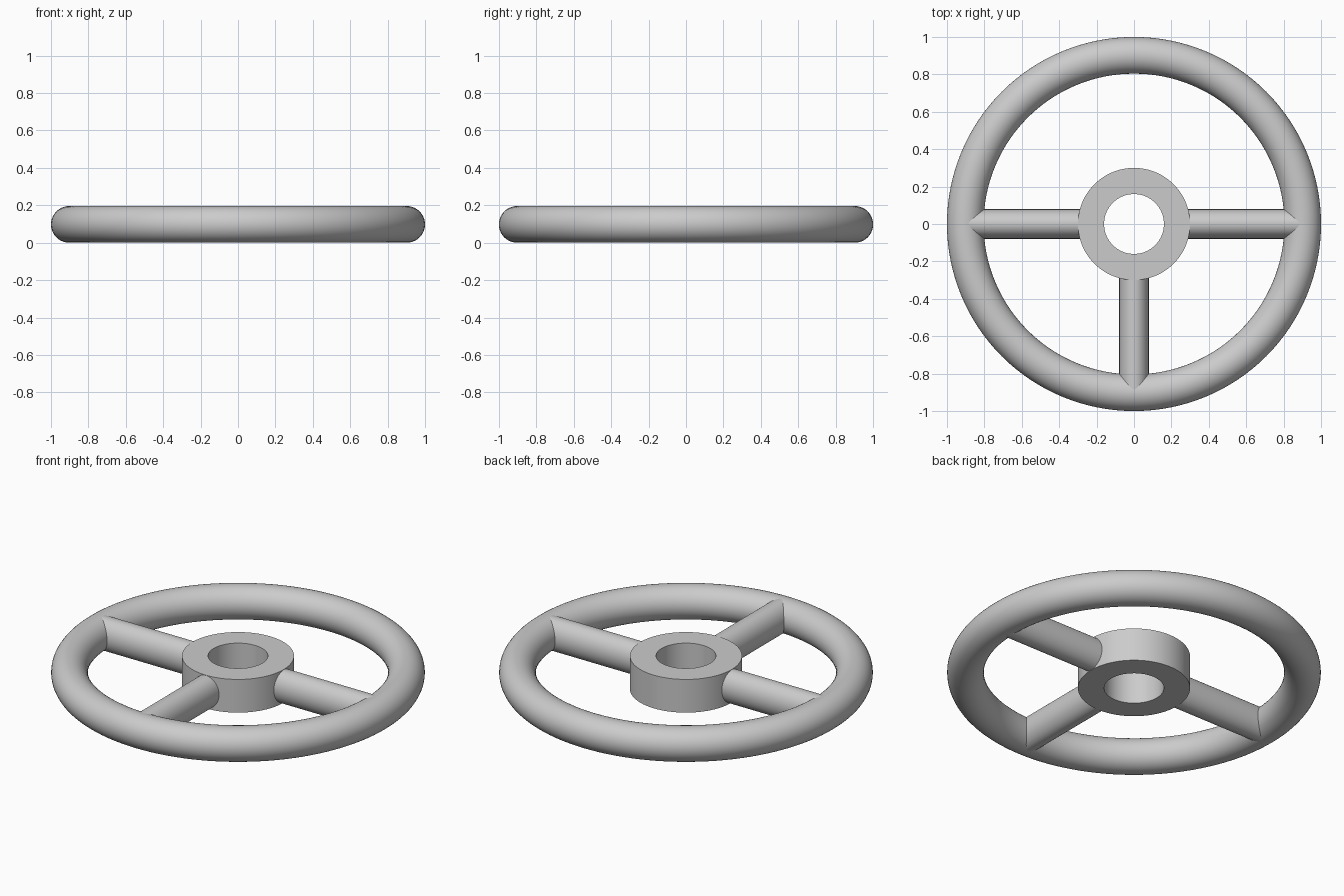
import bpy
import bmesh
import math
from mathutils import Matrix

if "Cube" in bpy.data.objects:
    bpy.data.objects.remove(bpy.data.objects["Cube"], do_unlink=True)

RIM_TUBE = 0.098
RIM_RADIUS = 1 - RIM_TUBE
MID_Z = RIM_TUBE
HUB_OUTER, HUB_BORE = 0.3, 0.16
SPOKE_HALF_WIDTH, SPOKE_HALF_HEIGHT = 0.079, 0.0965

grey = bpy.data.materials.new("plain grey")
grey.use_nodes = True
COLOUR = (0.6, 0.6, 0.6, 1)
grey.diffuse_color = COLOUR
grey.node_tree.nodes["Principled BSDF"].inputs["Base Color"].default_value = COLOUR


def finish(obj):
    obj.data.materials.append(grey)
    bpy.ops.object.select_all(action="DESELECT")
    obj.select_set(True)
    bpy.context.view_layer.objects.active = obj
    bpy.ops.object.shade_smooth_by_angle(angle=math.radians(35))


def mesh_object(name, bm):
    mesh = bpy.data.meshes.new(name)
    bmesh.ops.recalc_face_normals(bm, faces=bm.faces)
    bm.to_mesh(mesh)
    bm.free()
    obj = bpy.data.objects.new(name, mesh)
    bpy.context.collection.objects.link(obj)
    finish(obj)
    return obj


# Round rim
bpy.ops.mesh.primitive_torus_add(
    major_segments=128, minor_segments=40, major_radius=RIM_RADIUS,
    minor_radius=RIM_TUBE, location=(0, 0, MID_Z))
rim = bpy.context.object
rim.name = "rim"
finish(rim)

# Hub: a rectangular section turned about the upright axis
bm = bmesh.new()
section = [(HUB_BORE, 0), (HUB_OUTER, 0), (HUB_OUTER, 2 * MID_Z), (HUB_BORE, 2 * MID_Z)]
face = bm.faces.new([bm.verts.new((r, 0, z)) for r, z in section])
edges = list(face.edges)
bmesh.ops.delete(bm, geom=[face], context="FACES_ONLY")
bmesh.ops.spin(bm, geom=edges, cent=(0, 0, 0), axis=(0, 0, 1),
               angle=math.tau, steps=96, use_duplicate=False)
bmesh.ops.remove_doubles(bm, verts=bm.verts, dist=0.0001)
mesh_object("hub", bm)


# Oval spokes running from inside the hub wall to the middle of the rim tube
def add_spoke(name, angle):
    start, end = 0.23, RIM_RADIUS
    place = (Matrix.Translation((0, 0, MID_Z))
             @ Matrix.Rotation(angle, 4, "Z")
             @ Matrix.Translation(((start + end) / 2, 0, 0))
             @ Matrix.Diagonal((1, SPOKE_HALF_WIDTH, SPOKE_HALF_HEIGHT, 1))
             @ Matrix.Rotation(math.pi / 2, 4, "Y"))
    bm = bmesh.new()
    bmesh.ops.create_cone(bm, cap_ends=True, segments=48, radius1=1, radius2=1,
                          depth=end - start, matrix=place)
    mesh_object(name, bm)


add_spoke("left_spoke", 0)
add_spoke("right_spoke", math.pi)
add_spoke("front_spoke", -math.pi / 2)
